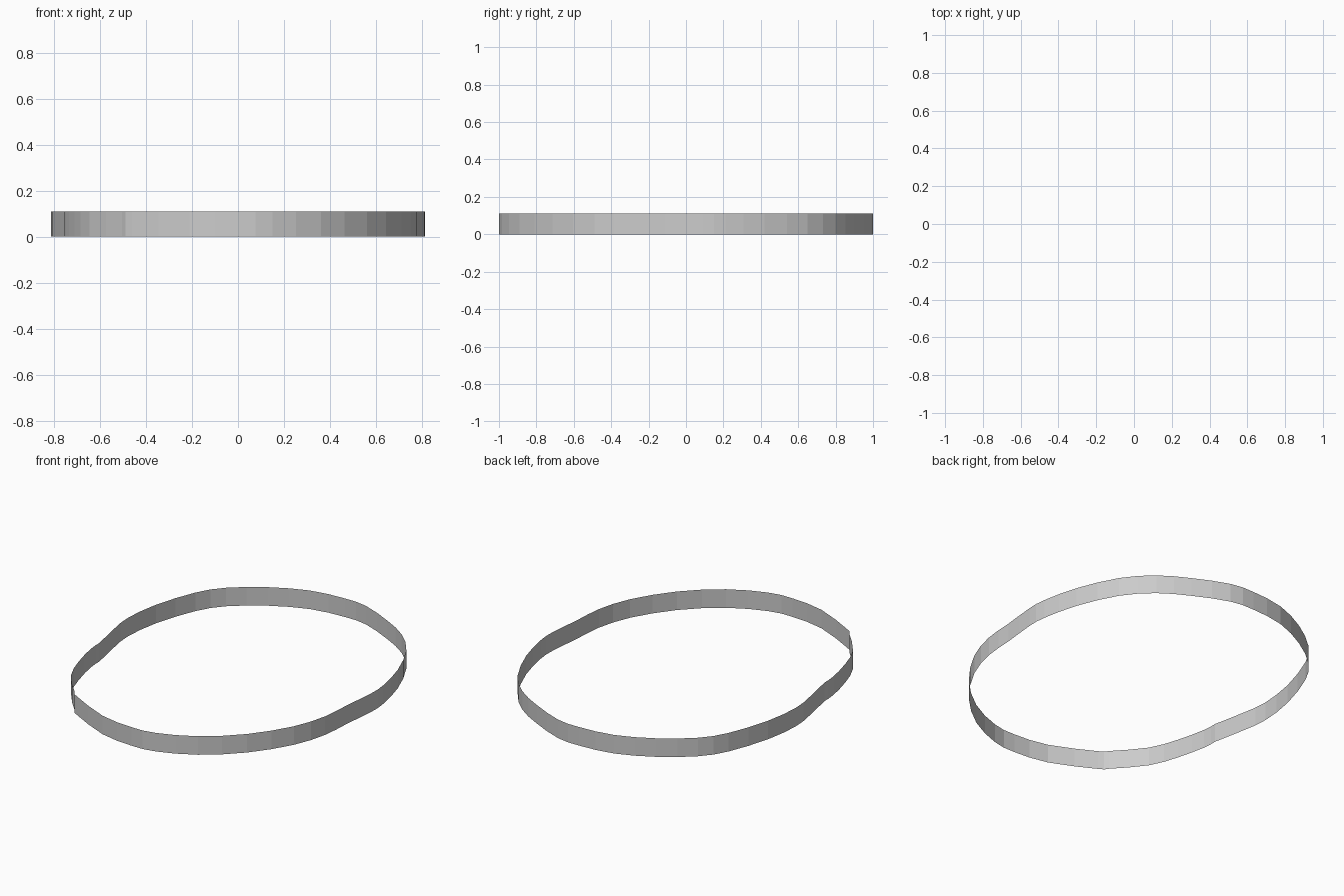
import bpy, bmesh
from mathutils import Vector

if "Cube" in bpy.data.objects:
    bpy.data.objects.remove(bpy.data.objects["Cube"])

HEIGHT = 0.11

# Outline seen from above, counter-clockwise from the back; two runs meet at the dent
dent = (-0.755, -0.22)
run_right = [dent, (-0.75, -0.31), (-0.71, -0.48), (-0.645, -0.645), (-0.505, -0.81),
             (-0.46, -0.85), (-0.21, -0.97), (0, -1), (0.15, -0.985), (0.36, -0.89),
             (0.56, -0.715), (0.71, -0.49), (0.775, -0.29), (0.79, -0.11),
             (0.81, 0.09), (0.805, 0.21), (0.755, 0.42), (0.65, 0.65),
             (0.515, 0.80), (0.35, 0.90), (0.15, 0.987), (0, 1), (-0.21, 0.975),
             (-0.42, 0.88), (-0.6, 0.745), (-0.70, 0.60), (-0.785, 0.35),
             (-0.813, 0.13), (-0.795, -0.02), dent]


def smooth(points, steps=2):
    """Catmull-Rom through the points, leaving a crease at both ends."""
    p = [Vector(q) for q in points]
    p = [p[0]] + p + [p[-1]]
    out = []
    for a, b, c, d in zip(p, p[1:], p[2:], p[3:]):
        for i in range(steps):
            t = i / steps
            out.append(0.5 * (2 * b + (c - a) * t + (2 * a - 5 * b + 4 * c - d) * t ** 2
                              + (3 * b - a - 3 * c + d) * t ** 3))
    return out


# Thin upright band
bm = bmesh.new()
loop = smooth(run_right)
verts = [bm.verts.new((v.x, v.y, 0)) for v in loop]
edges = [bm.edges.new((verts[i - 1], verts[i])) for i in range(len(verts))]
ext = bmesh.ops.extrude_edge_only(bm, edges=edges)
top = [g for g in ext["geom"] if isinstance(g, bmesh.types.BMVert)]
bmesh.ops.translate(bm, verts=top, vec=(0, 0, HEIGHT))
bmesh.ops.recalc_face_normals(bm, faces=bm.faces)
mesh = bpy.data.meshes.new("band")
bm.to_mesh(mesh)
bm.free()
bpy.context.collection.objects.link(bpy.data.objects.new("band", mesh))
